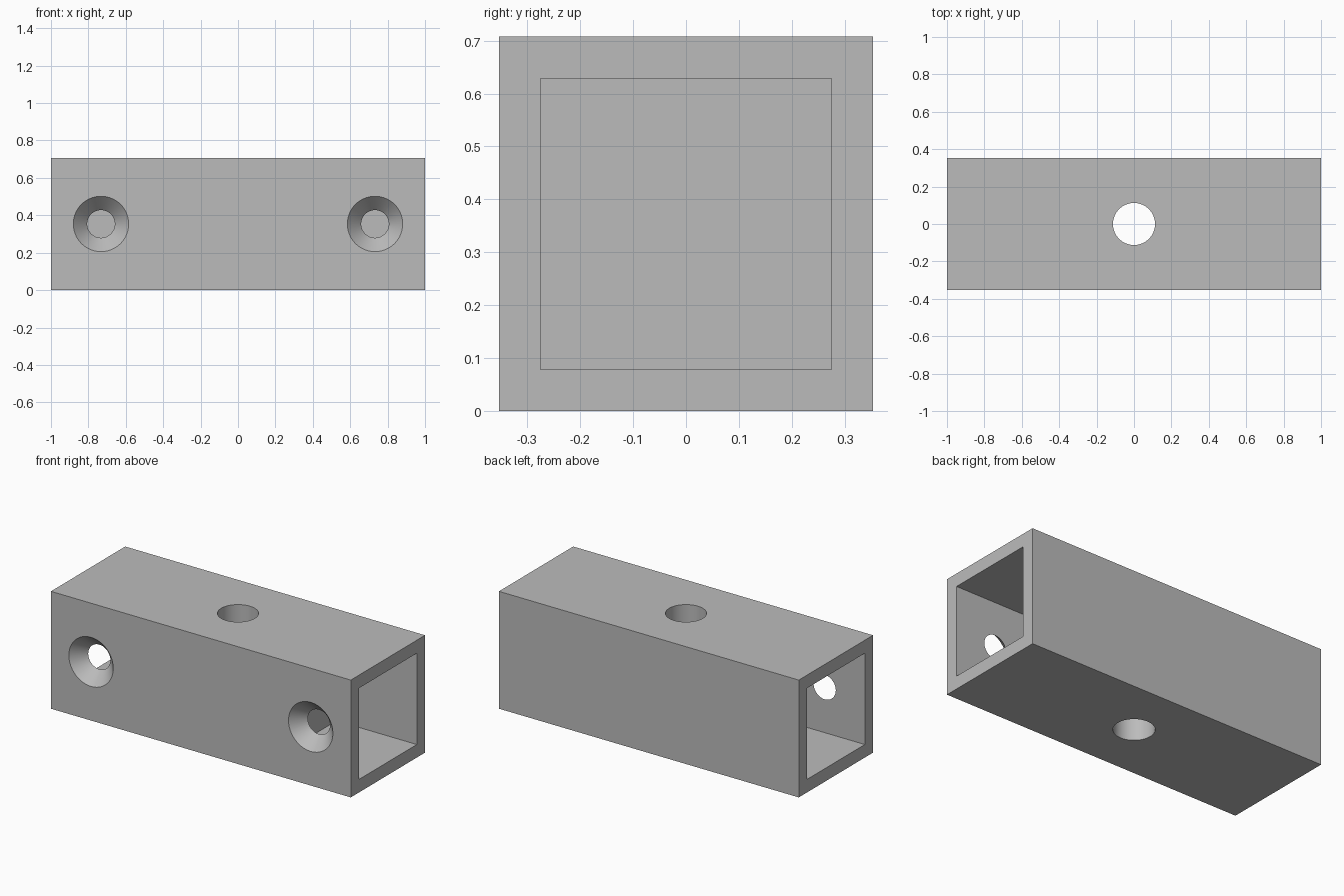
import bpy
import math

LENGTH, SIDE, CAVITY = 2.0, 0.7075, 0.55
POCKET_DEPTH = 0.535
WALL = (SIDE - CAVITY) / 2
MID = SIDE / 2
SCREW_X = 1 - POCKET_DEPTH / 2

cube = bpy.data.objects.get("Cube")
if cube:
    bpy.data.objects.remove(cube, do_unlink=True)

# Single grey material
grey = bpy.data.materials.new("plain grey")
grey.use_nodes = True
colour = (0.5, 0.5, 0.5, 1)
grey.diffuse_color = colour
grey.node_tree.nodes["Principled BSDF"].inputs["Base Color"].default_value = colour


def box(name, size, location):
    bpy.ops.mesh.primitive_cube_add(size=1, location=location)
    obj = bpy.context.object
    obj.name = name
    obj.scale = size
    bpy.ops.object.transform_apply(location=False, rotation=False, scale=True)
    obj.data.materials.append(grey)
    return obj


def cone(name, r1, r2, depth, location, tilt=0):
    bpy.ops.mesh.primitive_cone_add(vertices=64, radius1=r1, radius2=r2, depth=depth,
                                    location=location, rotation=(tilt, 0, 0))
    obj = bpy.context.object
    obj.name = name
    obj.data.materials.append(grey)
    return obj


# Square connector block
block = box("connector_block", (LENGTH, SIDE, SIDE), (0, 0, MID))

# Vertical hole through the solid middle
cutters = [cone("centre_hole_cutter", 0.1125, 0.1125, 1, (0, 0, MID))]

# Square pocket in each end, with a countersunk screw hole in its front wall
for side in (-1, 1):
    overshoot = 0.1
    cutters.append(box("pocket_cutter", (POCKET_DEPTH + overshoot, CAVITY, CAVITY),
                       (side * (1 + (overshoot - POCKET_DEPTH) / 2), 0, MID)))
    rim, throat, extra = 0.148, 0.074, 0.02
    slope = (rim - throat) / WALL
    cutters.append(cone("countersink_cutter", rim + slope * extra, throat - slope * extra,
                        WALL + 2 * extra, (side * SCREW_X, -MID + WALL / 2, MID),
                        -math.pi / 2))

# Cut everything out of the block
bpy.ops.object.select_all(action="DESELECT")
block.select_set(True)
bpy.context.view_layer.objects.active = block
for cutter in cutters:
    cutter.hide_render = True
    cut = block.modifiers.new("cut", "BOOLEAN")
    cut.operation = "DIFFERENCE"
    cut.solver = "EXACT"
    cut.object = cutter
    bpy.ops.object.modifier_apply(modifier=cut.name)
    bpy.data.objects.remove(cutter, do_unlink=True)

bpy.ops.object.shade_smooth_by_angle(angle=math.radians(30))
